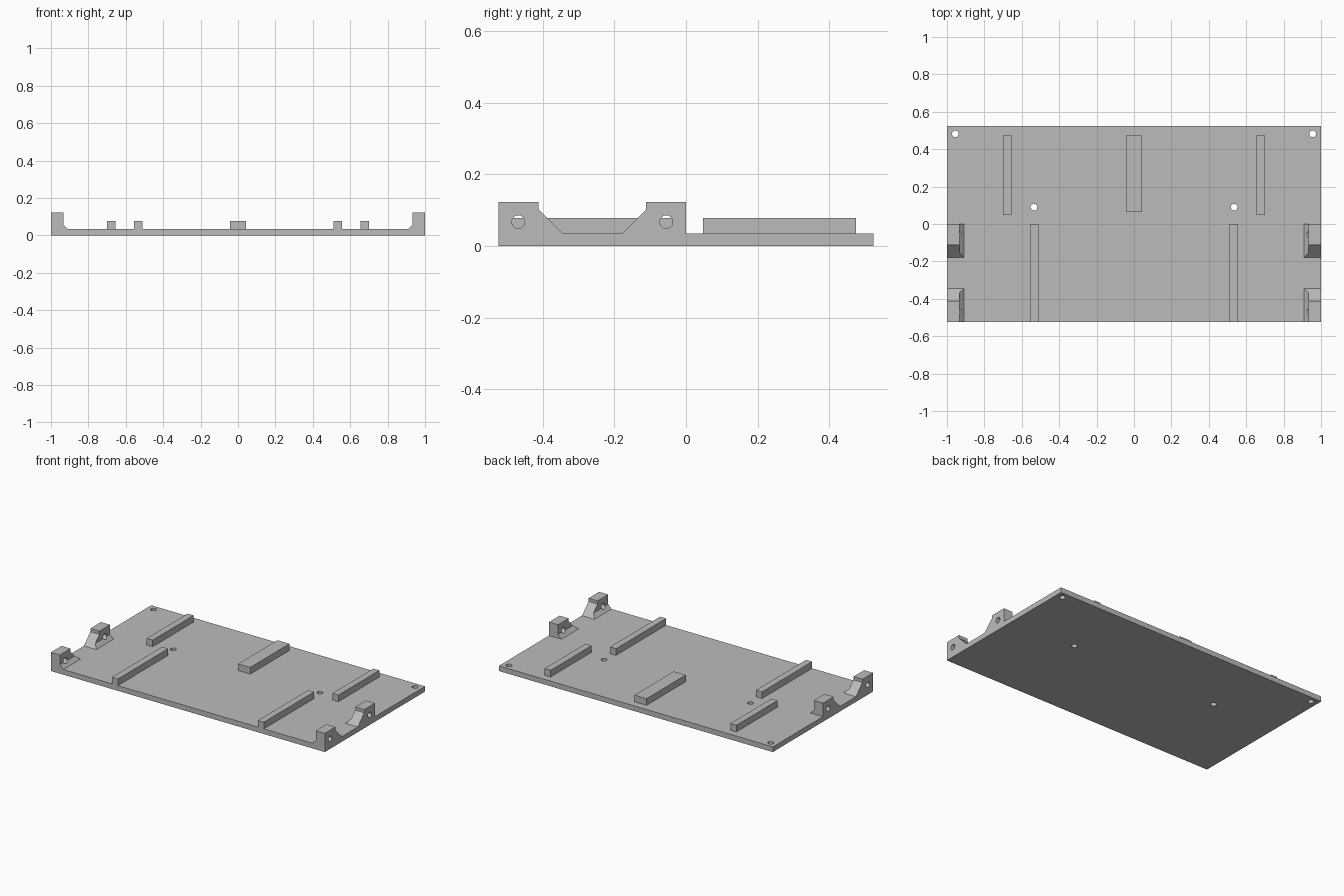
import bpy
import bmesh
from math import pi
from mathutils import Matrix, Vector

if "Cube" in bpy.data.objects:
    bpy.data.objects.remove(bpy.data.objects["Cube"])

HALF_Y = 0.523
DECK = 0.034
RAIL_TOP = 0.078
LUG_TOP = 0.123
HOLE_R = 0.018

grey = bpy.data.materials.new("plain grey")
grey.use_nodes = True
colour = (0.5, 0.5, 0.5, 1)
grey.diffuse_color = colour
grey.node_tree.nodes["Principled BSDF"].inputs["Base Color"].default_value = colour


def finish(name, bm):
    bmesh.ops.recalc_face_normals(bm, faces=bm.faces[:])
    mesh = bpy.data.meshes.new(name)
    bm.to_mesh(mesh)
    bm.free()
    mesh.materials.append(grey)
    obj = bpy.data.objects.new(name, mesh)
    bpy.context.collection.objects.link(obj)
    return obj


def prism(name, points, sweep):
    """Extrude a closed outline of 3D points along a vector."""
    bm = bmesh.new()
    face = bm.faces.new([bm.verts.new(p) for p in points])
    out = bmesh.ops.extrude_face_region(bm, geom=[face])
    moved = [v for v in out["geom"] if isinstance(v, bmesh.types.BMVert)]
    bmesh.ops.translate(bm, verts=moved, vec=Vector(sweep))
    return finish(name, bm)


def box(name, x0, x1, y0, y1, z0, z1):
    outline = [(x0, y0, z0), (x1, y0, z0), (x1, y1, z0), (x0, y1, z0)]
    return prism(name, outline, (0, 0, z1 - z0))


def rod(name, centre, axis, length):
    bm = bmesh.new()
    turn = Matrix.Rotation(pi / 2, 4, "Y") if axis == "X" else Matrix()
    bmesh.ops.create_cone(bm, cap_ends=True, segments=32, radius1=HOLE_R,
                          radius2=HOLE_R, depth=length,
                          matrix=Matrix.Translation(centre) @ turn)
    return finish(name, bm)


def cut(obj, tool, operation="DIFFERENCE"):
    """Apply a boolean and discard the helper."""
    mod = obj.modifiers.new("cut", "BOOLEAN")
    mod.operation = operation
    mod.solver = "EXACT"
    mod.object = tool
    bpy.context.view_layer.objects.active = obj
    bpy.ops.object.modifier_apply(modifier=mod.name)
    bpy.data.objects.remove(tool)


# Base plate with four screw holes
plate = box("base_plate", -1, 1, -HALF_Y, HALF_Y, 0, DECK)
for side in (-1, 1):
    for x, y in ((0.955, 0.482), (0.535, 0.09)):
        cut(plate, rod("hole_cutter", (side * x, y, 0), "Z", 0.2))

# Raised rails
box("centre_rail", -0.044, 0.044, 0.065, 0.474, DECK, RAIL_TOP)
for side, label in ((-1, "right"), (1, "left")):
    for name, x, y0, y1 in (("front_rail", 0.533, -HALF_Y, 0),
                            ("back_rail", 0.678, 0.047, 0.474)):
        box(f"{label}_{name}", side * x - 0.022, side * x + 0.022,
            y0, y1, DECK, RAIL_TOP)

# Hinge lugs: sloped side outline crossed with a filleted end outline, then bored
for side, label in ((-1, "right"), (1, "left")):
    for name, edge, way in (("front_lug", -HALF_Y, 1), ("middle_lug", 0, -1)):
        outline = [(0, DECK), (0.179, DECK), (0.111, 0.102),
                   (0.111, LUG_TOP), (0, LUG_TOP)]
        lug = prism(f"{label}_{name}",
                    [(side, edge + way * d, z) for d, z in outline],
                    (-side * 0.1, 0, 0))
        section = [(1.1, DECK - 0.01), (0.899, DECK - 0.01), (0.934, 0.059),
                   (0.934, 0.2), (1.1, 0.2)]
        cut(lug, prism("section_cutter", [(side * x, -1, z) for x, z in section],
                       (0, 2, 0)), "INTERSECT")
        cut(lug, rod("bore_cutter", (side, edge + way * 0.055, 0.067), "X", 0.5))
